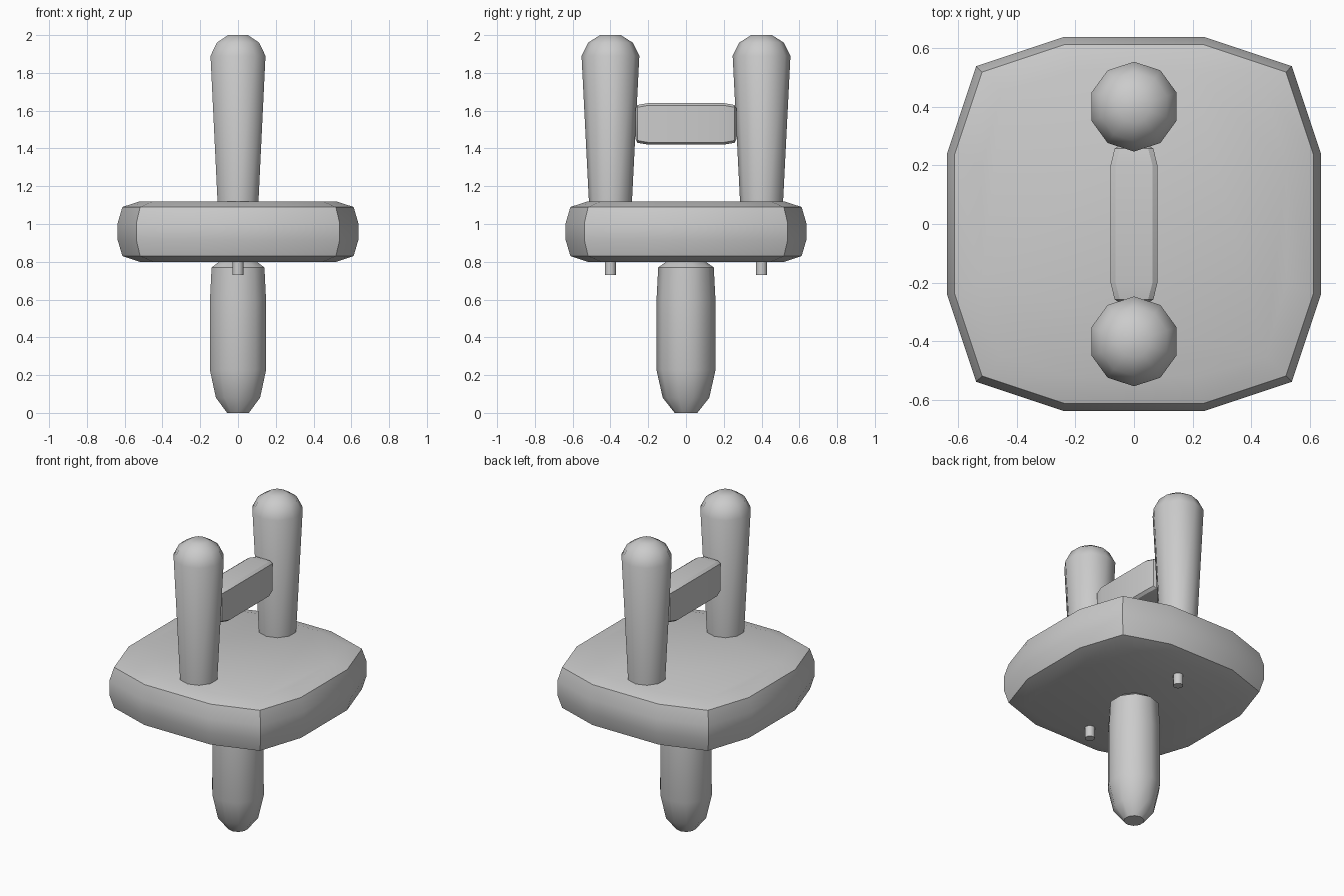
import bpy, bmesh, math
from mathutils import Vector

if "Cube" in bpy.data.objects:
    bpy.data.objects.remove(bpy.data.objects["Cube"])


def loft(name, rings, angle=40):
    """Skin a closed solid through a stack of equal-sized rings."""
    bm = bmesh.new()
    rows = [[bm.verts.new(Vector(p)) for p in ring] for ring in rings]
    n = len(rows[0])
    for a, b in zip(rows, rows[1:]):
        for i in range(n):
            j = (i + 1) % n
            bm.faces.new((a[i], a[j], b[j], b[i]))
    bm.faces.new(rows[0])
    bm.faces.new(rows[-1])
    bmesh.ops.recalc_face_normals(bm, faces=bm.faces)
    mesh = bpy.data.meshes.new(name)
    bm.to_mesh(mesh)
    bm.free()
    obj = bpy.data.objects.new(name, mesh)
    bpy.context.collection.objects.link(obj)
    bpy.ops.object.select_all(action='DESELECT')
    obj.select_set(True)
    bpy.context.view_layer.objects.active = obj
    bpy.ops.object.shade_smooth_by_angle(angle=math.radians(angle))
    return obj


def turned(name, y, profile, sides=10):
    """Turned part: profile is (radius, z), with a vertex facing +y."""
    angles = [math.pi / 2 + i * math.tau / sides for i in range(sides)]
    return loft(name, [[(r * math.cos(a), y + r * math.sin(a), z) for a in angles]
                       for r, z in profile])


def slab_ring(side, corner, half, z):
    """12-sided rounded square ring."""
    quarter = [(side, -half), (side, half), (corner, corner)]
    ring = []
    for k in range(4):
        c, s = [(1, 0), (0, 1), (-1, 0), (0, -1)][k]
        ring += [(x * c - y * s, x * s + y * c, z) for x, y in quarter]
    return ring


def bar_ring(y, w, h, cw, ch, zc=1.53):
    """Chamfered rectangle across the crossbar."""
    quad = [(w, -h + ch), (w, h - ch), (w - cw, h), (-w + cw, h),
            (-w, h - ch), (-w, -h + ch), (-w + cw, -h), (w - cw, -h)]
    return [(x, y, zc + z) for x, z in quad]


# Padded centre slab
loft("centre_slab", [slab_ring(*p) for p in [
    (0.52, 0.45, 0.20, 0.80), (0.612, 0.518, 0.235, 0.83),
    (0.637, 0.538, 0.24, 0.915), (0.637, 0.538, 0.24, 1.005),
    (0.612, 0.518, 0.235, 1.09), (0.52, 0.45, 0.20, 1.12)]], 30)

# Lower central leg
turned("lower_leg", 0, [(0.06, 0), (0.123, 0.08), (0.157, 0.23), (0.156, 0.6),
                        (0.147, 0.77), (0.105, 0.80), (0.105, 0.84)])

# Upper posts and the small pins showing below the slab
for label, y in (("front", -0.4), ("back", 0.4)):
    turned(label + "_post", y, [(0.113, 1.05), (0.114, 1.12), (0.153, 1.89),
                                (0.118, 1.96), (0.055, 2.0)])
    turned(label + "_pin", y, [(0.03, 0.73), (0.03, 0.85)])

# Crossbar between the posts
loft("crossbar", [bar_ring(*p) for p in [
    (-0.268, 0.05, 0.08, 0.015, 0.012), (-0.257, 0.066, 0.1, 0.018, 0.012),
    (-0.2, 0.08, 0.11, 0.017, 0.012), (0.2, 0.08, 0.11, 0.017, 0.012),
    (0.257, 0.066, 0.1, 0.018, 0.012), (0.268, 0.05, 0.08, 0.015, 0.012)]], 30)
